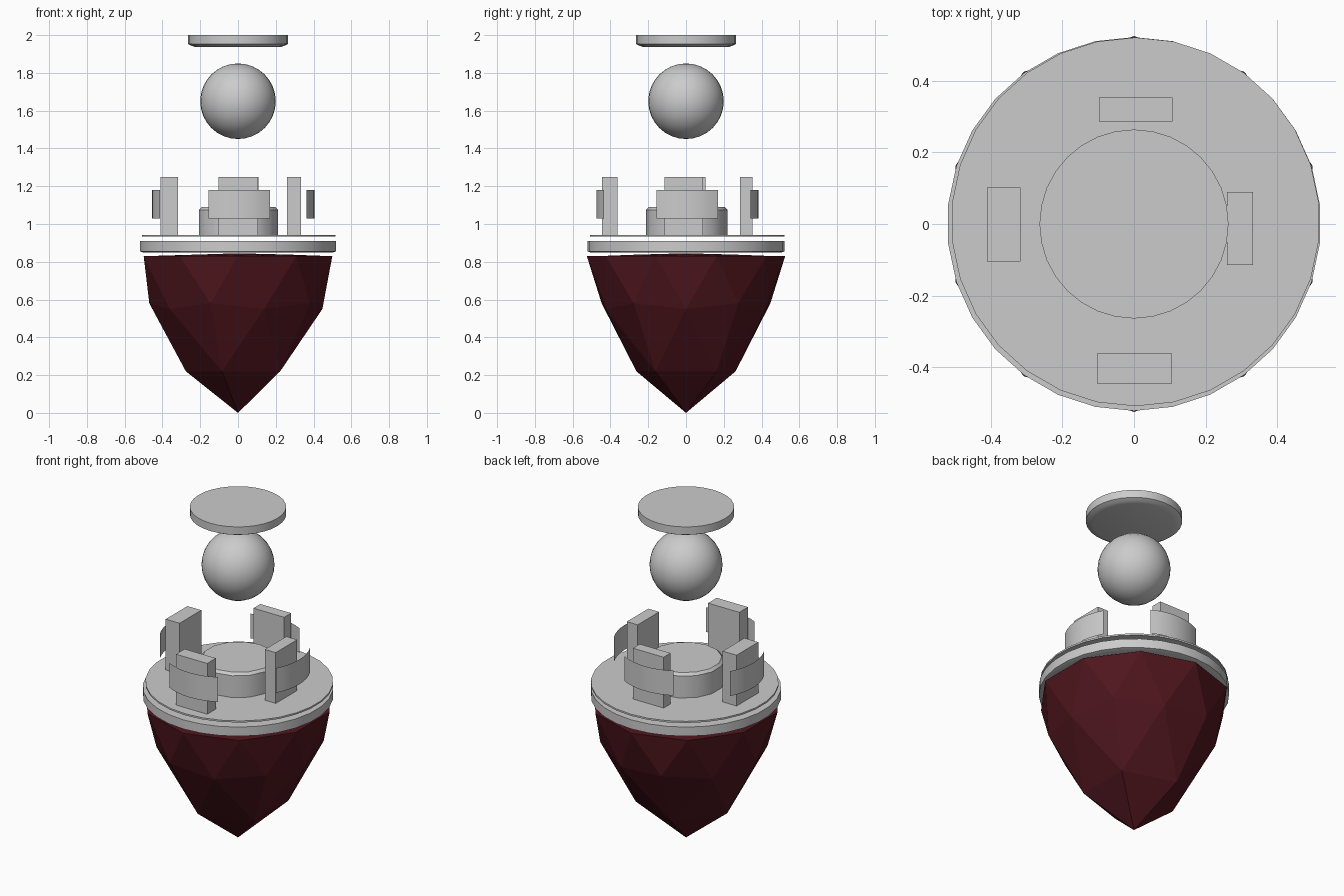
import bpy, bmesh, math

if "Cube" in bpy.data.objects:
    bpy.data.objects.remove(bpy.data.objects["Cube"])


def finish(name, bm, smooth=35):
    bmesh.ops.recalc_face_normals(bm, faces=bm.faces)
    mesh = bpy.data.meshes.new(name)
    bm.to_mesh(mesh)
    bm.free()
    ob = bpy.data.objects.new(name, mesh)
    bpy.context.collection.objects.link(ob)
    if smooth:
        bpy.ops.object.select_all(action='DESELECT')
        ob.select_set(True)
        bpy.context.view_layer.objects.active = ob
        bpy.ops.object.shade_smooth_by_angle(angle=math.radians(smooth))
    return ob


def lathe(name, profile, sides, cx=0, cy=0):
    """Closed round solid from (radius, height) points, bottom to top."""
    bm = bmesh.new()
    rings = []
    for r, z in profile:
        rings.append([bm.verts.new((cx + r * math.sin(2 * math.pi * i / sides),
                                    cy + r * math.cos(2 * math.pi * i / sides), z))
                      for i in range(sides)])
    for a, b in zip(rings, rings[1:]):
        for i in range(sides):
            j = (i + 1) % sides
            bm.faces.new((a[i], a[j], b[j], b[i]))
    bm.faces.new(rings[0])
    bm.faces.new(rings[-1])
    return finish(name, bm)


def post(name, x0, x1, y0, y1, z0=0.94, z1=1.25):
    bm = bmesh.new()
    bmesh.ops.create_cube(bm, size=1)
    for v in bm.verts:
        v.co.x = (x0 + x1) / 2 + v.co.x * (x1 - x0)
        v.co.y = (y0 + y1) / 2 + v.co.y * (y1 - y0)
        v.co.z = (z0 + z1) / 2 + v.co.z * (z1 - z0)
    return finish(name, bm)


def band(name, angle, reach, z0=1.03, z1=1.18, radius=0.34, half=0.163, steps=8):
    """Thin curved sheet bulging outward, its middle at distance reach."""
    bm = bmesh.new()
    spread = math.asin(half / radius)
    ca, sa = math.cos(angle), math.sin(angle)
    cols = []
    for i in range(steps + 1):
        t = spread * (2 * i / steps - 1)
        u, w = reach - radius + radius * math.cos(t), radius * math.sin(t)
        x, y = u * ca - w * sa, u * sa + w * ca
        cols.append([bm.verts.new((x, y, z)) for z in (z0, z1)])
    for a, b in zip(cols, cols[1:]):
        bm.faces.new((a[0], b[0], b[1], a[1]))
    return finish(name, bm)


# Faceted red gem: icosphere drawn down to a point, with a nearly flat top
bm = bmesh.new()
bmesh.ops.create_icosphere(bm, subdivisions=2, radius=1)
levels = [(-0.95, 0.0), (-0.7, 0.22), (-0.49, 0.55), (-0.3, 0.58), (0.1, 0.83)]
for v in bm.verts:
    z = v.co.z
    v.co.z = next((h for limit, h in levels if z < limit), 0.83 + 0.015 * z ** 4)
    v.co.x *= 0.525
    v.co.y *= 0.525
gem = finish("gem_base", bm, smooth=0)
red = bpy.data.materials.new("dark_red")
red.diffuse_color = (0.08, 0.008, 0.013, 1)
red.use_nodes = True
red.node_tree.nodes["Principled BSDF"].inputs["Base Color"].default_value = red.diffuse_color
gem.data.materials.append(red)

# Stacked round plates and central hub
lathe("lower_plate", [(0.50, 0.848), (0.522, 0.855), (0.522, 0.91)], 30)
lathe("upper_plate", [(0.515, 0.933), (0.515, 0.943)], 30, 0.004, 0.006)
lathe("hub", [(0.215, 0.943), (0.215, 1.075), (0.20, 1.09)], 14, 0.002, 0.004)

# Four upright posts
post("left_post", -0.41, -0.317, -0.105, 0.102)
post("right_post", 0.26, 0.333, -0.115, 0.09)
post("back_post", -0.098, 0.108, 0.287, 0.353)
post("front_post", -0.103, 0.106, -0.445, -0.362)

# Curved bands outside the posts
for name, turn, reach in (("right", 0, 0.404), ("back", 1, 0.384),
                          ("left", 2, 0.455), ("front", 3, 0.475)):
    ob = band(name + "_band", turn * math.pi / 2, reach)
    if turn % 2:
        ob.location.x = 0.007
    else:
        ob.location.y = 0.007

# Floating ball
bm = bmesh.new()
bmesh.ops.create_uvsphere(bm, u_segments=32, v_segments=16, radius=0.2)
ball = finish("ball", bm)
ball.location.z = 1.65

# Floating cap disc
lathe("cap_disc", [(0.225, 1.937), (0.245, 1.943), (0.264, 1.953), (0.264, 2.0)], 32)
